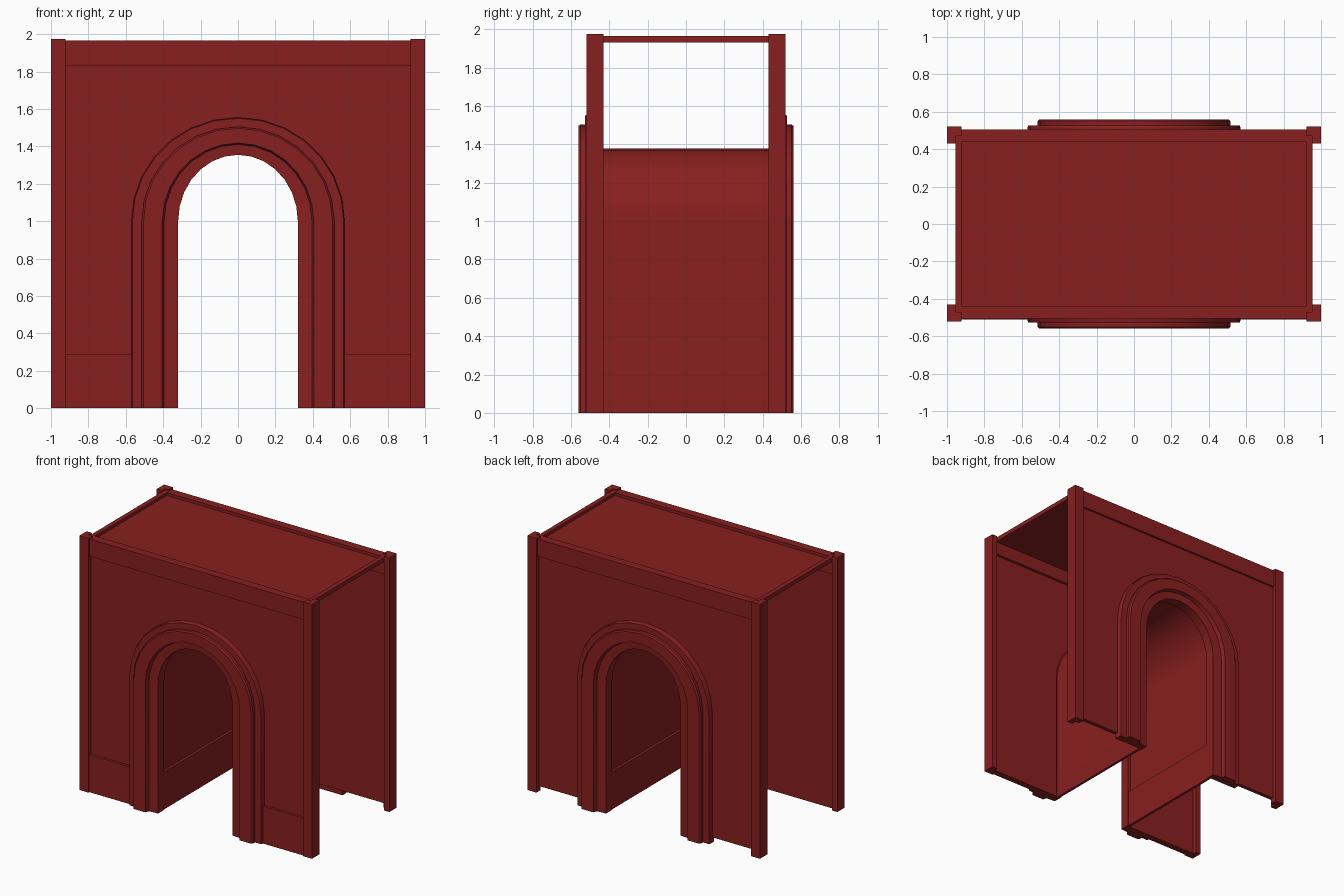
import bpy, bmesh, math

if "Cube" in bpy.data.objects:
    bpy.data.objects.remove(bpy.data.objects["Cube"])

red = bpy.data.materials.new("red_paint")
red.diffuse_color = (0.25, 0.014, 0.014, 1)
red.use_nodes = True
red.node_tree.nodes["Principled BSDF"].inputs["Base Color"].default_value = red.diffuse_color
SPRING, SEG = 1.0, 14


def finish(name, bm, smooth=False):
    bmesh.ops.recalc_face_normals(bm, faces=bm.faces[:])
    me = bpy.data.meshes.new(name)
    bm.to_mesh(me)
    bm.free()
    ob = bpy.data.objects.new(name, me)
    bpy.context.collection.objects.link(ob)
    me.materials.append(red)
    if smooth:
        bpy.context.view_layer.objects.active = ob
        ob.select_set(True)
        bpy.ops.object.shade_smooth_by_angle(angle=math.radians(30))
        ob.select_set(False)
    return ob


def arch(r, apex, base=0.0):
    """Arch outline (x, z) from the left foot to the right foot."""
    pts = [(-r, base)]
    for i in range(SEG + 1):
        a = math.pi * (1 - i / SEG)
        pts.append((r * math.cos(a), SPRING + (apex - SPRING) * math.sin(a)))
    return pts + [(r, base)]


def prism(name, pts, axis, lo, hi):
    """Extrude a 2D outline along y (x,z outline) or z (x,y outline)."""
    bm = bmesh.new()
    place = (lambda p, h: (p[0], h, p[1])) if axis == "y" else (lambda p, h: (p[0], p[1], h))
    face = bm.faces.new([bm.verts.new(place(p, lo)) for p in pts])
    ext = bmesh.ops.extrude_face_region(bm, geom=[face])
    verts = [e for e in ext["geom"] if isinstance(e, bmesh.types.BMVert)]
    bmesh.ops.translate(bm, verts=verts, vec=(0, hi - lo, 0) if axis == "y" else (0, 0, hi - lo))
    return finish(name, bm)


def box(name, x0, x1, y0, y1, z0, z1):
    return prism(name, [(x0, y0), (x1, y0), (x1, y1), (x0, y1)], "z", z0, z1)


def sweep(name, profile, closed, base=0.0):
    """Bridge arches given as (radius, apex, y)."""
    bm = bmesh.new()
    rows = [[bm.verts.new((x, y, z)) for x, z in arch(r, top, base)] for r, top, y in profile]
    n = len(rows)
    for i in range(n if closed else n - 1):
        a, b = rows[i], rows[(i + 1) % n]
        for j in range(len(a) - 1):
            bm.faces.new((a[j], a[j + 1], b[j + 1], b[j]))
    if closed:
        bm.faces.new([r[0] for r in rows])
        bm.faces.new([r[-1] for r in rows])
    return finish(name, bm, True)


# Arch moulding cross-section: radius, apex height, depth
moulding = [(0.345, 1.38, 0.45), (0.32, 1.355, 0.45), (0.32, 1.355, 0.525),
            (0.395, 1.41, 0.53), (0.405, 1.418, 0.56), (0.505, 1.497, 0.56),
            (0.515, 1.505, 0.55), (0.515, 1.505, 0.527), (0.565, 1.55, 0.527),
            (0.57, 1.555, 0.515), (0.57, 1.555, 0.47), (0.345, 1.38, 0.47)]

for s, side in ((-1, "front"), (1, "back")):
    # Wall with arched opening, capped by a projecting band
    base = 0.0 if s < 0 else 0.04
    outline = [(-0.96, base), (-0.96, 1.9), (0.96, 1.9), (0.96, base)]
    outline += arch(0.36, 1.39, base)[::-1]
    prism(side + "_wall", outline, "y", s * 0.46, s * 0.49)
    box(side + "_top_band", -0.955, 0.955, min(s * 0.44, s * 0.505), max(s * 0.44, s * 0.505), 1.83, 1.965)
    sweep(side + "_arch_moulding", [(r, t, s * y) for r, t, y in moulding], True)

    # L-shaped corner posts
    for m, hand in ((-1, "left"), (1, "right")):
        ell = [(1, .52), (.922, .52), (.922, .47), (.955, .47), (.955, .43), (1, .43)]
        prism(f"{side}_{hand}_post", [(m * x, s * y) for x, y in ell], "z", 0, 1.975)

# Vaulted passage through the gate
sweep("passage_vault", [(0.345, 1.38, -0.46), (0.345, 1.38, 0.46)], False, 0.0)

for m, hand in ((-1, "left"), (1, "right")):
    def span(a, b):
        return min(m * a, m * b), max(m * a, m * b)
    # Skirting in the passage, plinth on the front, rim on the roof
    box(hand + "_passage_skirting", *span(0.325, 0.345), -0.46, 0.46, 0, 0.29)
    box(hand + "_front_plinth", *span(0.5, 0.94), -0.51, -0.47, 0, 0.29)
    box(hand + "_roof_rim", *span(0.92, 0.955), -0.45, 0.45, 1.932, 1.965)

# Recessed roof
box("roof", -0.93, 0.93, -0.45, 0.45, 1.932, 1.942)
